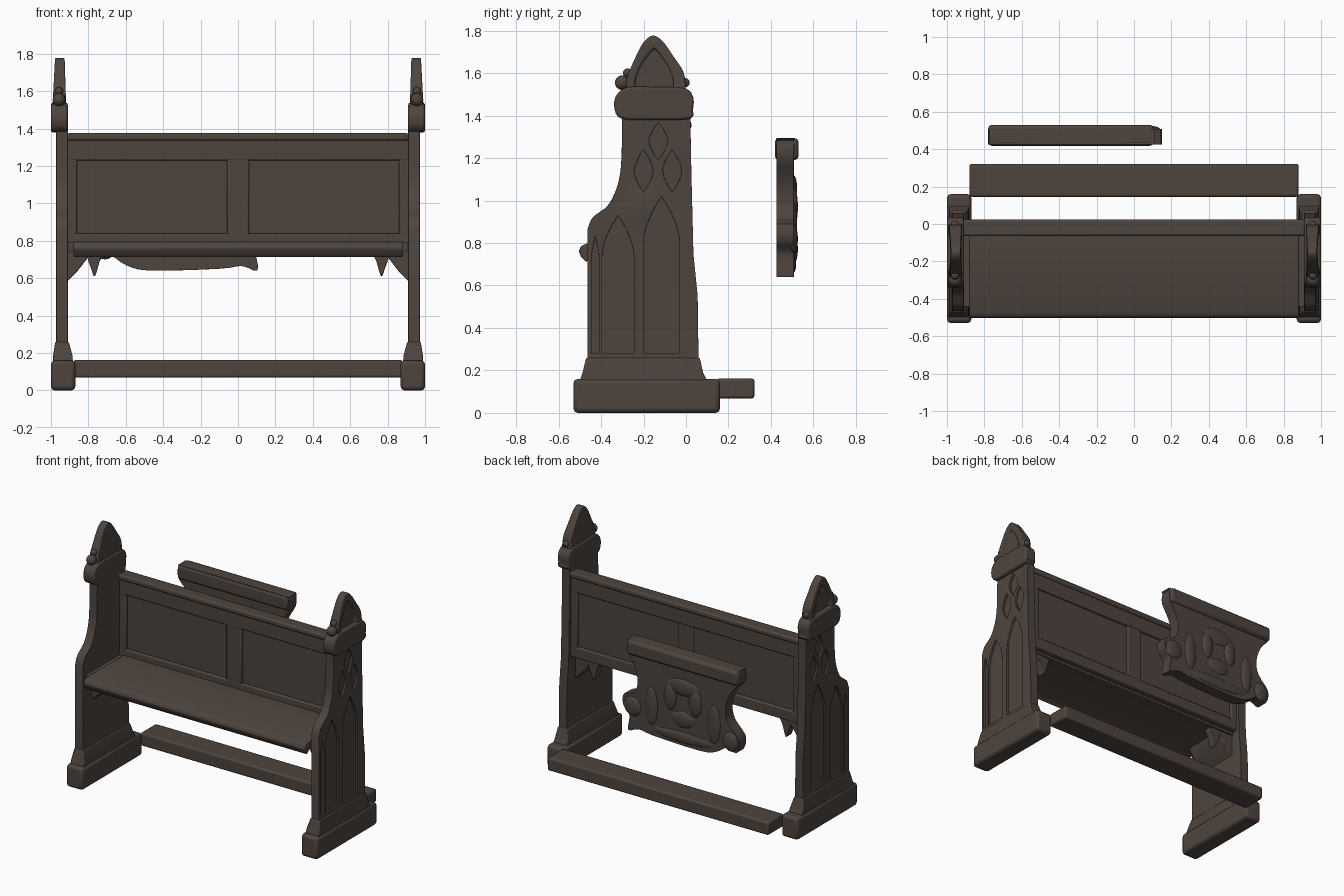
import bpy, bmesh, math
from mathutils import Vector

if "Cube" in bpy.data.objects:
    bpy.data.objects.remove(bpy.data.objects["Cube"])

wood = bpy.data.materials.new("dark brown wood")
wood.diffuse_color = (0.075, 0.058, 0.048, 1)
wood.use_nodes = True
wood.node_tree.nodes["Principled BSDF"].inputs["Base Color"].default_value = wood.diffuse_color


def finish(name, bm, bevel=0.0, mirror=False, cutter=None, smooth=True):
    """Turn a bmesh into an object with optional cut, soft edges and mirror copy."""
    bmesh.ops.recalc_face_normals(bm, faces=bm.faces)
    me = bpy.data.meshes.new(name)
    bm.to_mesh(me)
    bm.free()
    me.materials.append(wood)
    ob = bpy.data.objects.new(name, me)
    bpy.context.collection.objects.link(ob)
    if smooth:
        bpy.ops.object.select_all(action='DESELECT')
        ob.select_set(True)
        bpy.context.view_layer.objects.active = ob
        bpy.ops.object.shade_smooth_by_angle(angle=math.radians(40))
    if cutter:
        m = ob.modifiers.new("cut", 'BOOLEAN')
        m.operation, m.solver, m.object = 'DIFFERENCE', 'EXACT', cutter
    if bevel:
        m = ob.modifiers.new("soft edges", 'BEVEL')
        m.width, m.segments = bevel, 2
        m.limit_method, m.angle_limit = 'ANGLE', math.radians(40)
    if mirror:
        m = ob.modifiers.new("mirror", 'MIRROR')
        m.use_mirror_merge = False
    return ob


def add_prism(bm, pts, axis, lo, hi):
    """Outline pts extruded along x (pts are y,z) or y (pts are x,z)."""
    def place(p, d):
        return (d, p[0], p[1]) if axis == 'x' else (p[0], d, p[1])
    a = [bm.verts.new(place(p, lo)) for p in pts]
    b = [bm.verts.new(place(p, hi)) for p in pts]
    bm.faces.new(a)
    bm.faces.new(b[::-1])
    for i in range(len(pts)):
        j = (i + 1) % len(pts)
        bm.faces.new((a[i], b[i], b[j], a[j]))


def prism(name, pts, axis, lo, hi, **kw):
    bm = bmesh.new()
    add_prism(bm, pts, axis, lo, hi)
    return finish(name, bm, **kw)


def box(name, x0, x1, y0, y1, z0, z1, **kw):
    return prism(name, [(y0, z0), (y1, z0), (y1, z1), (y0, z1)], 'x', x0, x1, **kw)


def curve(pts, n=4, closed=True):
    """Smooth curve through the points."""
    out, m = [], len(pts)
    for i in range(m if closed else m - 1):
        p = [Vector(pts[(i + k) % m if closed else min(max(i + k, 0), m - 1)]) for k in (-1, 0, 1, 2)]
        for s in range(n):
            t = s / n
            out.append(0.5 * (2 * p[1] + (p[2] - p[0]) * t
                              + (2 * p[0] - 5 * p[1] + 4 * p[2] - p[3]) * t ** 2
                              + (3 * p[1] - p[0] - 3 * p[2] + p[3]) * t ** 3))
    return out + ([] if closed else [Vector(pts[-1])])


def lancet(c, w, z0, spring, peak):
    """Pointed arch outline."""
    side = [(w * (1 - (i / 6) ** 1.7), spring + (peak - spring) * i / 6) for i in range(7)]
    return ([(c - w, z0), (c + w, z0)] + [(c + x, z) for x, z in side]
            + [(c - x, z) for x, z in side[-2::-1]])


def leaf(c, z, w, h):
    """Pointed leaf outline."""
    k = [(w * (1 - abs(t) ** 1.6), h * t) for t in (-1, -.66, -.33, 0, .33, .66, 1)]
    return [(c + x, z + d) for x, d in k] + [(c - x, z + d) for x, d in k[-2:0:-1]]


# Cutter for the carved tracery on the outer faces of the ends
bm = bmesh.new()
for shape in (lancet(-0.32, 0.075, 0.28, 0.74, 0.93), lancet(-0.115, 0.085, 0.28, 0.80, 1.02),
              lancet(-0.427, 0.018, 0.28, 0.72, 0.83),
              leaf(-0.20, 1.14, 0.045, 0.10), leaf(-0.065, 1.14, 0.045, 0.10),
              leaf(-0.13, 1.28, 0.045, 0.09)):
    add_prism(bm, shape, 'x', 0.957, 1.1)
tracery = finish("tracery_cutter", bm)
tracery.hide_render = True
tracery.hide_viewport = False
tracery.display_type = 'WIRE'

# Bench ends
front = curve([(-0.465, 0.86), (-0.44, 0.92), (-0.37, 0.975), (-0.33, 1.05),
               (-0.31, 1.13), (-0.303, 1.22)], closed=False)
rear = [(-0.30, 1.42), (0.02, 1.42), (0.025, 1.15), (0.035, 0.75), (0.055, 0.55), (0.06, 0.18)]
prism("bench_end", [(-0.465, 0.18)] + [tuple(p) for p in front] + rear, 'x', 0.91, 0.972,
      bevel=0.008, mirror=True, cutter=tracery)

# Plinth blocks and their sloped tops
box("end_base", 0.87, 1.0, -0.53, 0.16, 0, 0.16, bevel=0.02, mirror=True)
bm = bmesh.new()
rings = [[bm.verts.new((x, y, z)) for x, y in ((x0, y0), (x1, y0), (x1, y1), (x0, y1))]
         for x0, x1, y0, y1, z in ((0.882, 0.99, -0.50, 0.10, 0.15), (0.886, 0.988, -0.487, 0.08, 0.19),
                                   (0.905, 0.977, -0.47, 0.065, 0.26))]
bm.faces.new(rings[0])
bm.faces.new(rings[-1])
for a, b in zip(rings, rings[1:]):
    for i in range(4):
        bm.faces.new((a[i], a[(i + 1) % 4], b[(i + 1) % 4], b[i]))
finish("base_slope", bm, bevel=0.006, mirror=True)

# Pointed finials with a recessed arch
bm = bmesh.new()
add_prism(bm, lancet(-0.15, 0.09, 1.53, 1.56, 1.72), 'x', 0.968, 1.1)
arch = finish("finial_cutter", bm)
arch.hide_render = True
arch.display_type = 'WIRE'
top = curve([(-0.275, 1.50), (-0.28, 1.57), (-0.24, 1.67), (-0.20, 1.745), (-0.155, 1.777),
             (-0.11, 1.75), (-0.06, 1.68), (-0.01, 1.60), (0.0, 1.50)], closed=False)
bm = bmesh.new()
add_prism(bm, [(-0.275, 1.40)] + [tuple(p) for p in top] + [(0.0, 1.40)], 'x', 0.915, 0.998)
for v in bm.verts:
    t = (v.co.z - 1.40) / 0.38
    v.co.x += 0.012 * t if v.co.x < 0.95 else -0.02 * t
finish("finial", bm, bevel=0.014, mirror=True, cutter=arch)

# Moulded collar below each finial
collar = curve([(-0.302, 1.385), (-0.338, 1.44), (-0.325, 1.50), (-0.27, 1.535), (-0.15, 1.535),
                (-0.01, 1.53), (0.033, 1.49), (0.033, 1.43), (0.018, 1.385), (-0.15, 1.38)])
prism("finial_collar", collar, 'x', 0.91, 1.0, bevel=0.012, mirror=True)
bm = bmesh.new()
for y, z, r in ((-0.30, 1.555, 0.035), (-0.275, 1.60, 0.022), (-0.005, 1.555, 0.022)):
    g = bmesh.ops.create_uvsphere(bm, u_segments=14, v_segments=8, radius=r)
    bmesh.ops.translate(bm, verts=g['verts'], vec=(0.957, y, z))
finish("finial_leaf_knobs", bm, mirror=True)

# Seat with a rounded nose
seat = [(-0.03, 0.74), (-0.03, 0.795), (-0.47, 0.797), (-0.495, 0.785), (-0.505, 0.762),
        (-0.495, 0.735), (-0.47, 0.71), (-0.44, 0.735)]
prism("seat", seat, 'x', -0.88, 0.88, bevel=0.006)
box("seat_inner_board", -0.915, 0.915, -0.44, -0.03, 0.742, 0.79)

# Backrest: panel, rails and stiles
box("back_panel", -0.91, 0.91, -0.03, -0.008, 0.78, 1.35)
box("back_cap_rail", -0.915, 0.915, -0.065, 0.025, 1.335, 1.375, bevel=0.012)
box("back_top_rail", -0.915, 0.915, -0.05, 0.012, 1.23, 1.34, bevel=0.008)
box("back_bottom_rail", -0.915, 0.915, -0.05, 0.012, 0.76, 0.84, bevel=0.008)
box("back_middle_stile", -0.06, 0.06, -0.049, 0.008, 0.82, 1.25, bevel=0.008)
box("back_side_stile", 0.86, 0.915, -0.049, 0.011, 0.82, 1.25, bevel=0.008, mirror=True)

# Brackets under the seat, with a small drop
wedge = [(0.915, 0.58), (0.915, 0.745), (0.79, 0.745), (0.81, 0.70), (0.86, 0.635)]
prism("seat_bracket", wedge, 'y', -0.36, -0.04, bevel=0.006, mirror=True)
drop = curve([(0.72, 0.75), (0.74, 0.69), (0.765, 0.61), (0.785, 0.65), (0.81, 0.75)], 3)
prism("bracket_drop", drop, 'y', -0.10, -0.04, bevel=0.008, mirror=True)

# Foot rail behind the bench
box("foot_rail", -0.88, 0.88, 0.145, 0.322, 0.068, 0.162, bevel=0.012)

# Carved board behind the bench
board = curve([(-0.77, 1.28), (-0.70, 1.293), (0.04, 1.293), (0.10, 1.28), (0.105, 1.20), (0.05, 1.10),
               (0.03, 1.0), (0.06, 0.92), (0.14, 0.89), (0.145, 0.81), (0.095, 0.75), (0.105, 0.64),
               (0.02, 0.665), (-0.10, 0.65), (-0.47, 0.64), (-0.60, 0.67), (-0.68, 0.72),
               (-0.755, 0.70), (-0.775, 0.80), (-0.69, 0.90), (-0.67, 1.0), (-0.71, 1.12), (-0.775, 1.20)], 3)
prism("carved_board", board, 'y', 0.425, 0.508, bevel=0.015)
box("board_top_bar", -0.78, 0.105, 0.418, 0.53, 1.19, 1.295, bevel=0.02)

# Soft relief on the rear face of the board
bm = bmesh.new()
for x, z, rx, rz, ry in ((-0.33, 1.06, 0.13, 0.06, 0.018), (-0.23, 0.97, 0.05, 0.10, 0.022),
                         (-0.43, 0.97, 0.05, 0.10, 0.022), (-0.33, 0.83, 0.09, 0.06, 0.018),
                         (-0.08, 0.86, 0.05, 0.14, 0.018), (-0.58, 0.86, 0.05, 0.14, 0.018),
                         (0.07, 0.82, 0.07, 0.07, 0.022), (-0.71, 0.77, 0.06, 0.07, 0.022),
                         (-0.33, 0.70, 0.25, 0.04, 0.014)):
    g = bmesh.ops.create_uvsphere(bm, u_segments=18, v_segments=10, radius=1)
    bmesh.ops.scale(bm, verts=g['verts'], vec=(rx, ry, rz))
    bmesh.ops.translate(bm, verts=g['verts'], vec=(x, 0.505, z))
finish("board_relief", bm)
